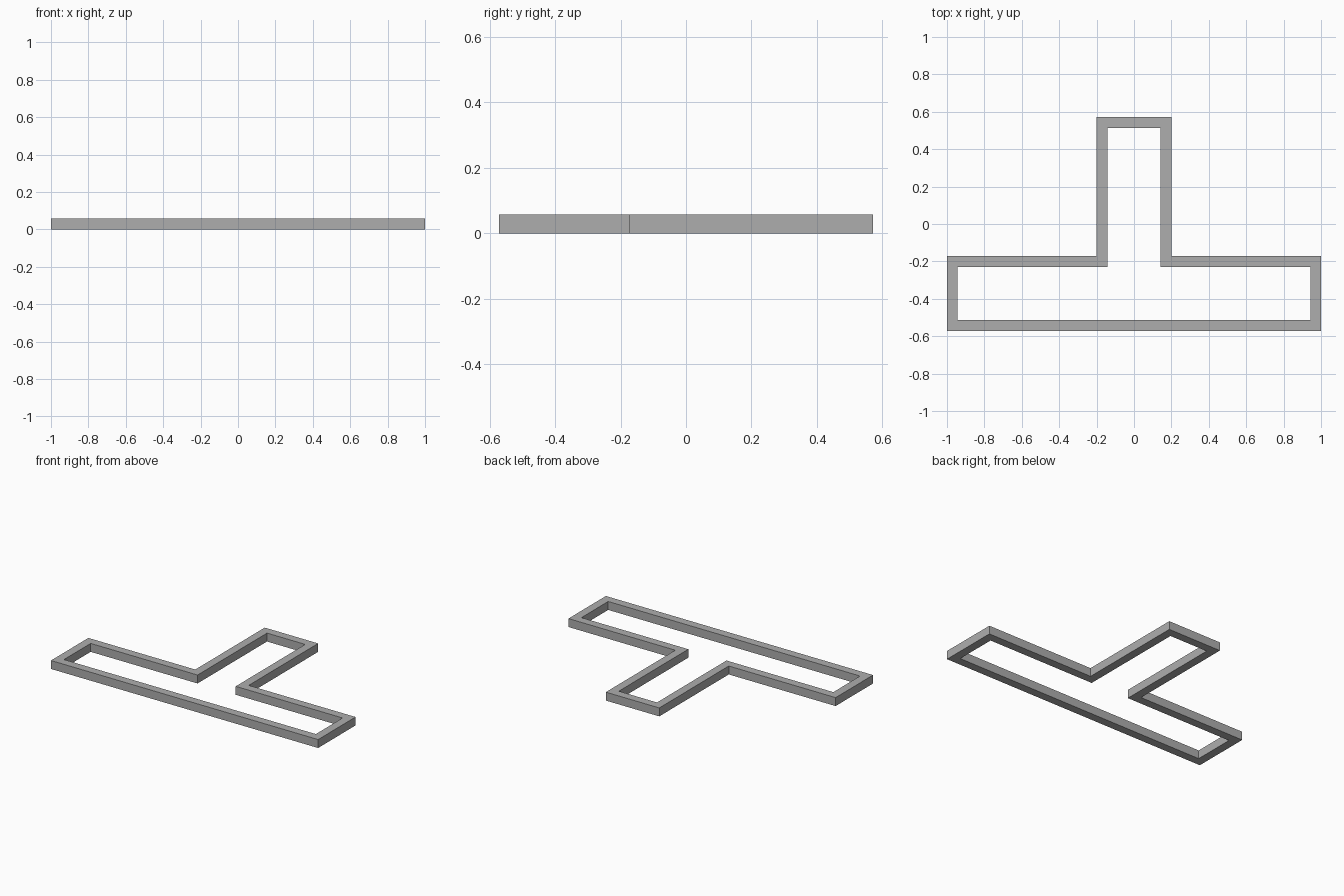
import bpy
import bmesh

cube = bpy.data.objects.get("Cube")
if cube:
    bpy.data.objects.remove(cube, do_unlink=True)

WALL = 2 / 35      # wall width, also the height
DEPTH = 4 / 7      # half of the overall depth
STEP = -6 / 35     # back edge of the wide bar


def t_outline(inset):
    """Right half of the T outline, mirrored to a closed loop."""
    half = [(1 - inset, -DEPTH + inset), (1 - inset, STEP - inset),
            (0.2 - inset, STEP - inset), (0.2 - inset, DEPTH - inset)]
    return half + [(-x, y) for x, y in reversed(half)]


# Plain grey material
grey = bpy.data.materials.new("grey")
grey.use_nodes = True
colour = (0.42, 0.42, 0.42, 1)
grey.diffuse_color = colour
grey.node_tree.nodes["Principled BSDF"].inputs["Base Color"].default_value = colour

# Flat ring between the outer and inner outlines, extruded upwards
bm = bmesh.new()
outer, inner = ([bm.verts.new((x, y, 0)) for x, y in t_outline(i)]
                for i in (0, WALL))
count = len(outer)
for i in range(count):
    j = (i + 1) % count
    bm.faces.new((outer[i], outer[j], inner[j], inner[i]))
raised = bmesh.ops.extrude_face_region(bm, geom=bm.faces[:])["geom"]
bmesh.ops.translate(bm, vec=(0, 0, WALL),
                    verts=[g for g in raised if isinstance(g, bmesh.types.BMVert)])
bmesh.ops.recalc_face_normals(bm, faces=bm.faces[:])

mesh = bpy.data.meshes.new("t_shaped_frame")
bm.to_mesh(mesh)
bm.free()
mesh.materials.append(grey)
frame = bpy.data.objects.new("t_shaped_frame", mesh)
bpy.context.collection.objects.link(frame)
